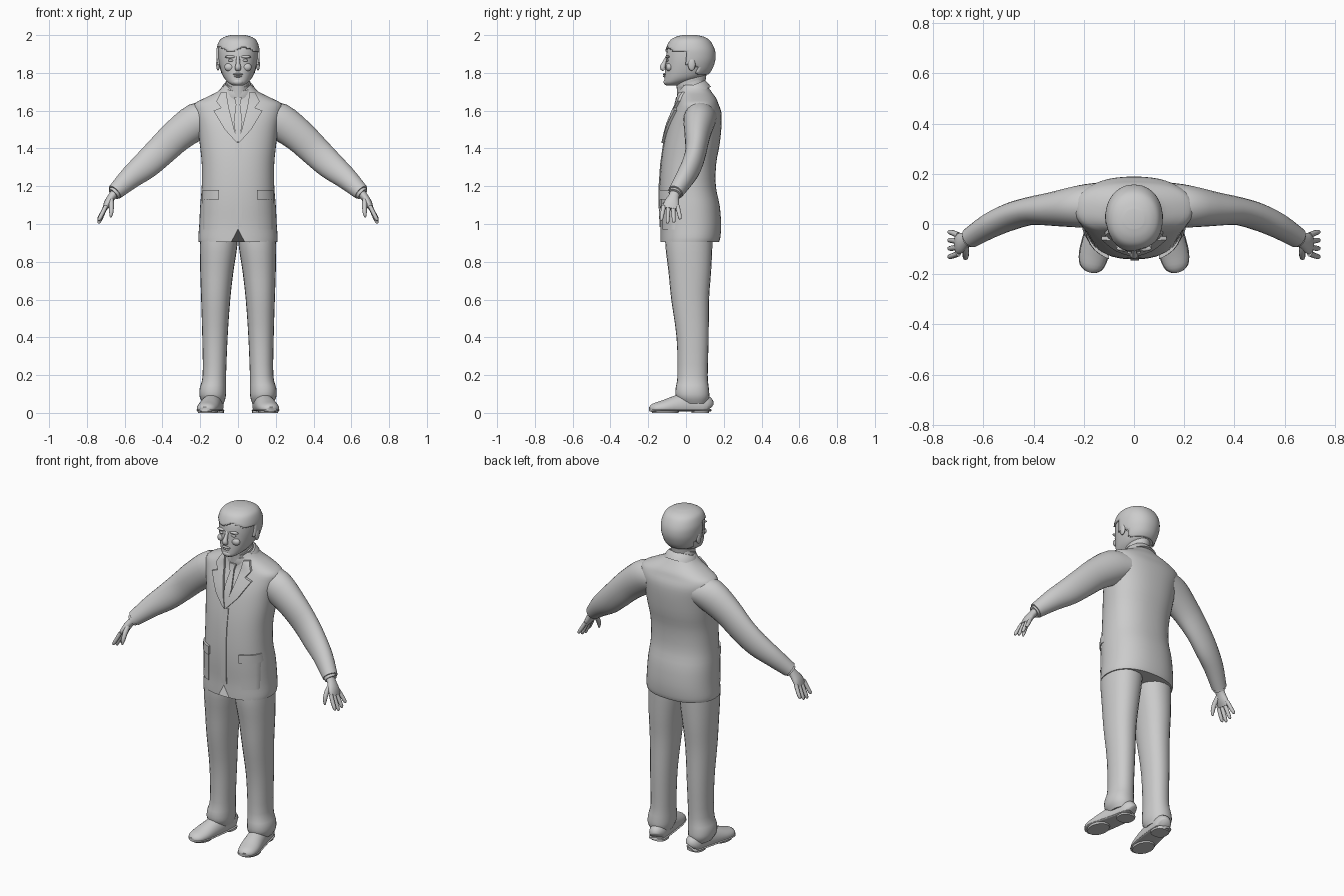
import bpy, bmesh, math
from mathutils import Vector

if "Cube" in bpy.data.objects:
    bpy.data.objects.remove(bpy.data.objects["Cube"])

grey = bpy.data.materials.new("plain_grey")
grey.diffuse_color = (0.6, 0.6, 0.6, 1)
grey.use_nodes = True
grey.node_tree.nodes["Principled BSDF"].inputs["Base Color"].default_value = grey.diffuse_color


def finish(name, bm, mirror=False, angle=50):
    bmesh.ops.recalc_face_normals(bm, faces=bm.faces)
    me = bpy.data.meshes.new(name)
    bm.to_mesh(me)
    bm.free()
    me.materials.append(grey)
    ob = bpy.data.objects.new(name, me)
    bpy.context.collection.objects.link(ob)
    bpy.ops.object.select_all(action='DESELECT')
    ob.select_set(True)
    bpy.context.view_layer.objects.active = ob
    bpy.ops.object.shade_smooth_by_angle(angle=math.radians(angle))
    if mirror:
        ob.modifiers.new("mirror", 'MIRROR')
    return ob


def S(z, half, front, back):
    """Horizontal section from its half width and front and back limits."""
    return (0, (front + back) / 2, z, half, (back - front) / 2)


def smooth_path(secs, steps):
    """Catmull-Rom interpolation of sections (x, y, z, ru, rv)."""
    out = []
    for i in range(len(secs) - 1):
        a, b, c, d = (secs[max(i - 1, 0)], secs[i], secs[i + 1], secs[min(i + 2, len(secs) - 1)])
        for k in range(steps):
            t = k / steps
            out.append([0.5 * (2*q + (r - p)*t + (2*p - 5*q + 4*r - s)*t*t + (3*q - p - 3*r + s)*t**3)
                        for p, q, r, s in zip(a, b, c, d)])
    return out + [list(secs[-1])]


def loft(secs, n=24, power=2.0, steps=3, flat=False, ref=(0, 1, 0)):
    """Skin superellipse rings along a path and cap both ends."""
    bm = bmesh.new()
    path = smooth_path(secs, steps)
    rings = []
    for i, s in enumerate(path):
        t = Vector(path[min(i + 1, len(path) - 1)][:3]) - Vector(path[max(i - 1, 0)][:3])
        t = Vector((0, 0, 1)) if flat else t.normalized()
        v = Vector(ref)
        v = (v - t * v.dot(t)).normalized()
        u = v.cross(t)
        ring = []
        for k in range(n):
            a = 2 * math.pi * k / n
            cu, sv = [math.copysign(abs(f) ** (2 / power), f) for f in (math.cos(a), math.sin(a))]
            ring.append(bm.verts.new(Vector(s[:3]) + u * s[3] * cu + v * s[4] * sv))
        rings.append(ring)
    for p, q in zip(rings, rings[1:]):
        for k in range(n):
            bm.faces.new((p[k], p[(k + 1) % n], q[(k + 1) % n], q[k]))
    bm.faces.new(rings[0])
    bm.faces.new(rings[-1])
    return bm


def ball(name, loc, size, mirror=False):
    bm = bmesh.new()
    bmesh.ops.create_uvsphere(bm, u_segments=14, v_segments=10, radius=1)
    bmesh.ops.scale(bm, vec=size, verts=bm.verts)
    bmesh.ops.translate(bm, vec=loc, verts=bm.verts)
    return finish(name, bm, mirror)


# Jacket body, with the front opening raised at the hem
BODY = [S(.905, .208, -.135, .175), S(.93, .21, -.135, .182), S(1.0, .205, -.135, .186),
        S(1.1, .2, -.14, .178), S(1.2, .192, -.14, .158), S(1.32, .192, -.132, .16),
        S(1.42, .202, -.118, .178), S(1.52, .215, -.095, .188), S(1.59, .232, -.068, .187),
        S(1.635, .232, -.048, .172), S(1.665, .18, -.04, .16), S(1.70, .11, -.035, .135),
        S(1.735, .075, -.03, .11)]
P = 2.3
bm = loft(BODY, n=48, power=P, flat=True)
for v in bm.verts:
    if v.co.y < 0 and abs(v.co.x) < .03 and v.co.z < .98:
        v.co.z += (.98 - v.co.z) * .9 * (1 - abs(v.co.x) / .035)
finish("jacket_body", bm)
FINE = smooth_path(BODY, 6)


def front_y(x, z):
    """Front surface of the jacket at a given x and z."""
    s = min(FINE, key=lambda q: abs(q[2] - z))
    i = FINE.index(s)
    o = FINE[min(i + 1, len(FINE) - 1)] if z > s[2] else FINE[max(i - 1, 0)]
    f = (z - s[2]) / (o[2] - s[2]) if o is not s and o[2] != s[2] else 0
    cy, rx, ry = [s[j] + (o[j] - s[j]) * f for j in (1, 3, 4)]
    return cy - ry * max(0, 1 - (abs(x) / rx) ** P) ** (1 / P)


def patch(name, rows, thick, mirror=False, cols=6):
    """Raised cloth panel following the jacket front; rows of (z, x0, x1)."""
    bm = bmesh.new()
    fine = []
    for a, b in zip(rows, rows[1:]):
        fine += [[p + (q - p) * k / 4 for p, q in zip(a, b)] for k in range(4)]
    fine.append(rows[-1])
    grid = []
    for z, x0, x1 in fine:
        xs = [x0 + (x1 - x0) * k / cols for k in range(cols + 1)]
        grid.append([bm.verts.new((x, front_y(x, z) + .006, z)) for x in xs])
    for p, q in zip(grid, grid[1:]):
        for k in range(cols):
            bm.faces.new((p[k], p[k + 1], q[k + 1], q[k]))
    ext = bmesh.ops.extrude_face_region(bm, geom=bm.faces[:])
    top = [g for g in ext["geom"] if isinstance(g, bmesh.types.BMVert)]
    bmesh.ops.translate(bm, vec=(0, -thick - .006, 0), verts=top)
    return finish(name, bm, mirror, 40)


# Jacket details and tie
patch("lapel", [(1.43, 0, .006), (1.5, .02, .07), (1.6, .045, .13), (1.615, .048, .09),
                (1.65, .055, .115), (1.7, .062, .09)], .014, True)
patch("front_closure", [(.985, -.012, .02), (1.43, -.015, .02)], .005)
patch("pocket_pouch", [(.97, .11, .185), (1.14, .105, .187)], .006, True)
patch("pocket_flap", [(1.13, .1, .192), (1.18, .1, .187)], .014, True)
patch("tie", [(1.44, -.008, .008), (1.54, -.023, .023), (1.635, -.011, .011)], .008)
patch("tie_knot", [(1.635, -.012, .012), (1.672, -.02, .02)], .014)

# Collars, tilted down towards the front
finish("jacket_collar", loft([(0, .045, 1.69, .098, .094), (0, .036, 1.712, .092, .088),
                              (0, .028, 1.732, .08, .078)], n=32))
finish("shirt_collar", loft([(0, .04, 1.70, .072, .076), (0, .022, 1.748, .068, .073)], n=32))

# Sleeves and cuffs
finish("sleeve", loft([(.14, .08, 1.565, .08, .085), (.215, .07, 1.545, .097, .084),
                       (.32, .06, 1.47, .088, .068), (.41, .052, 1.385, .081, .056),
                       (.49, .03, 1.31, .074, .054), (.57, -.005, 1.245, .06, .05),
                       (.652, -.055, 1.168, .043, .041)]), True)
finish("shirt_cuff", loft([(.63, -.045, 1.185, .036, .036), (.66, -.06, 1.158, .034, .034)], n=20), True)

# Hands
finish("palm", loft([(.64, -.052, 1.18, .024, .026), (.668, -.065, 1.145, .021, .029),
                     (.69, -.076, 1.11, .02, .041), (.705, -.081, 1.08, .013, .042)], n=16), True)
for i, length in enumerate((.07, .085, .08, .062)):
    y = -.117 + i * .024
    dy = (1.5 - i) * -.006
    finish("finger_%d" % (i + 1),
           loft([(.699, y, 1.095, .011, .012), (.72, y + dy, 1.087 - length * .5, .011, .011),
                 (.735, y + dy * 1.5, 1.087 - length * .9, .009, .009),
                 (.737, y + dy * 1.6, 1.087 - length, .004, .004)], n=10, steps=2), True)
finish("thumb", loft([(.672, -.08, 1.135, .014, .016), (.67, -.115, 1.1, .013, .014),
                      (.671, -.133, 1.06, .011, .011), (.674, -.137, 1.035, .004, .004)],
                     n=10, steps=2), True)

# Trousers
finish("trouser_leg", loft([(.1, .02, 1.02, .095, .12), (.102, .015, .9, .1, .125),
                            (.112, .02, .75, .088, .113), (.118, .022, .6, .077, .1),
                            (.122, .035, .4, .067, .085), (.125, .035, .2, .062, .08),
                            (.133, .033, .13, .07, .088), (.134, .035, .085, .069, .088),
                            (.13, .042, .05, .055, .068)], power=2.2, flat=True), True)

# Shoes with soles and heels
SHOE = [(.115, .122, .03, .028, .03), (.12, .105, .04, .045, .055), (.13, .03, .04, .05, .075),
        (.145, -.05, .035, .055, .058), (.16, -.12, .027, .057, .04), (.17, -.17, .022, .045, .028),
        (.175, -.19, .018, .02, .014)]
bm = loft(SHOE, ref=(0, 0, 1))
for v in bm.verts:
    v.co.z = max(v.co.z, .01)
finish("shoe", bm, True)
finish("sole", loft([(x, y, .014, r + .003, .006) for x, y, z, r, h in SHOE], power=3, ref=(0, 0, 1)), True)
finish("shoe_heel", loft([(.122, .075, 0, .047, .047), (.122, .075, .016, .047, .047)], power=2.6), True)
finish("front_sole", loft([(.16, -.11, 0, .052, .07), (.16, -.11, .014, .055, .074)], flat=True), True)

# Neck and head
finish("neck", loft([S(1.66, .062, -.045, .1), S(1.73, .06, -.05, .1), S(1.8, .065, -.06, .11)], flat=True))
HEAD = [S(1.733, .026, -.103, -.04), S(1.747, .05, -.114, .0), S(1.772, .073, -.114, .08),
        S(1.805, .088, -.112, .122), S(1.85, .1, -.108, .143), S(1.89, .105, -.105, .149),
        S(1.93, .104, -.098, .142), S(1.962, .09, -.078, .12), S(1.982, .064, -.048, .09),
        S(1.992, .03, -.01, .05)]
finish("head", loft(HEAD, n=32, power=2.2, flat=True))

# Hair shell: top of the head, sides behind the temples, and the back
bm = loft([(x, y, z + (.008 if z > 1.95 else 0), a + .009, b + .008) for x, y, z, a, b in HEAD],
          n=48, power=2.15, steps=5, flat=True)
drop = []
for f in bm.faces:
    c = f.calc_center_median()
    hairline = 1.925 + .012 * math.sin(c.x * 45)
    if c.z < 1.79 or (c.z < hairline and c.y < (.0 if c.z > 1.84 else .06)):
        drop.append(f)
bmesh.ops.delete(bm, geom=drop, context='FACES')
hair = finish("hair", bm)
thick = hair.modifiers.new("thickness", 'SOLIDIFY')
thick.thickness = .012
thick.offset = -1

# Face features
finish("nose", loft([(0, -.1, 1.885, .009, .008), (0, -.116, 1.85, .011, .012),
                     (0, -.124, 1.828, .017, .015), (0, -.115, 1.816, .014, .01)], n=14))
ball("brow", (.04, -.097, 1.885), (.03, .012, .008), True)
ball("eye", (.038, -.097, 1.866), (.016, .01, .007), True)
ball("cheek", (.045, -.088, 1.83), (.028, .018, .022), True)
ball("upper_lip", (0, -.112, 1.793), (.027, .011, .006))
ball("lower_lip", (0, -.111, 1.782), (.022, .011, .006))
ball("chin", (0, -.1, 1.752), (.03, .019, .018))
ball("ear", (.106, .03, 1.845), (.01, .02, .034), True)
